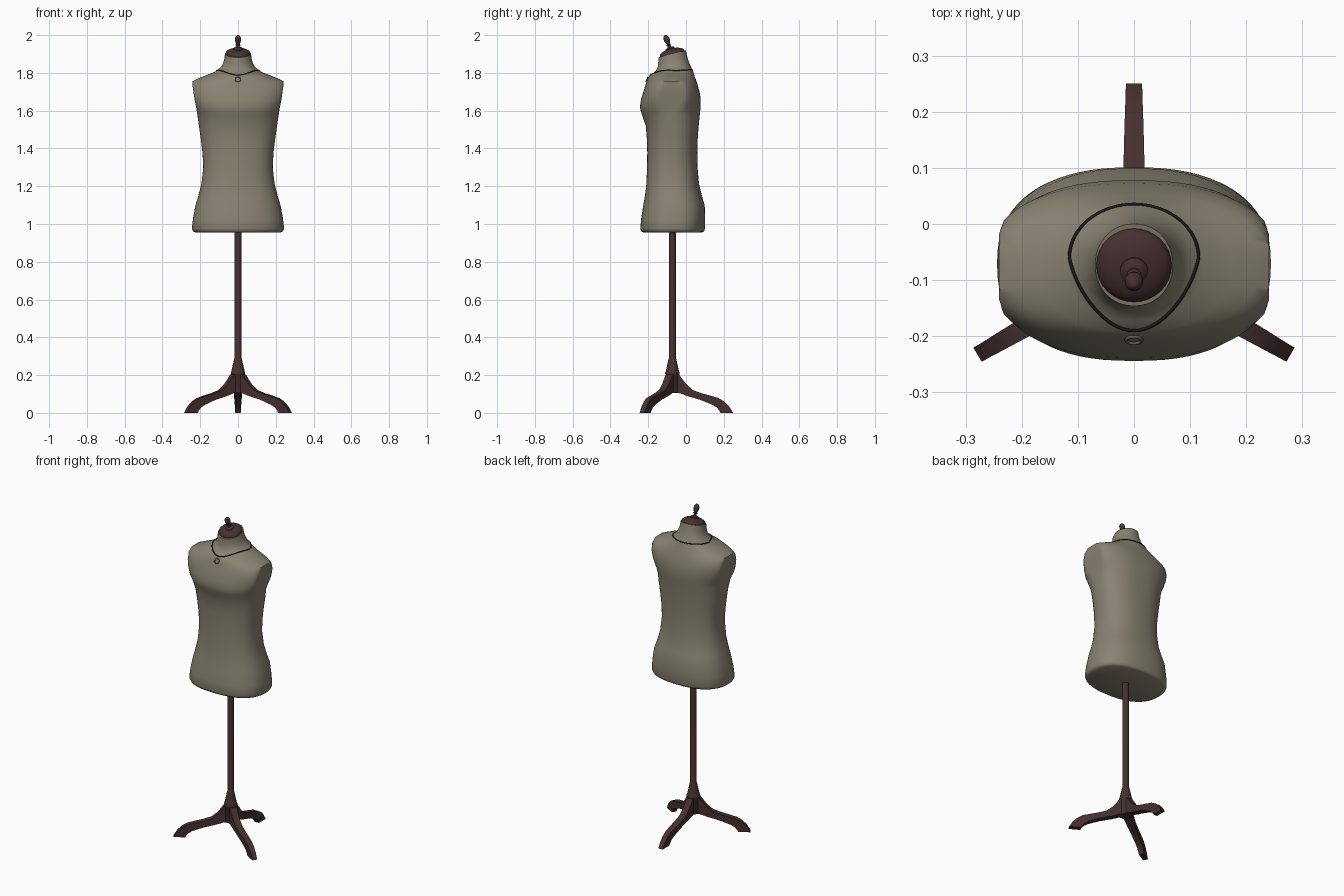
import bpy, bmesh, math
from mathutils import Vector
from mathutils.bvhtree import BVHTree

if "Cube" in bpy.data.objects:
    bpy.data.objects.remove(bpy.data.objects["Cube"])

AXIS_Y = -0.072  # stand axis


def material(name, rgb):
    m = bpy.data.materials.new(name)
    m.diffuse_color = (*rgb, 1)
    m.use_nodes = True
    m.node_tree.nodes["Principled BSDF"].inputs["Base Color"].default_value = m.diffuse_color
    return m


LINEN = material("linen", (0.25, 0.225, 0.168))
WOOD = material("dark wood", (0.062, 0.029, 0.029))
CORD = material("black cord", (0.012, 0.008, 0.009))
METAL = material("dull metal", (0.13, 0.125, 0.10))


def add(name, bm, mat, angle=40):
    bmesh.ops.recalc_face_normals(bm, faces=bm.faces)
    me = bpy.data.meshes.new(name)
    bm.to_mesh(me)
    bm.free()
    me.materials.append(mat)
    ob = bpy.data.objects.new(name, me)
    bpy.context.collection.objects.link(ob)
    bpy.ops.object.select_all(action='DESELECT')
    ob.select_set(True)
    bpy.context.view_layer.objects.active = ob
    bpy.ops.object.shade_smooth_by_angle(angle=math.radians(angle))
    return ob


def loft(rings):
    bm = bmesh.new()
    loops = [[bm.verts.new(p) for p in r] for r in rings]
    n = len(loops[0])
    for a, b in zip(loops, loops[1:]):
        for i in range(n):
            j = (i + 1) % n
            bm.faces.new((a[i], a[j], b[j], b[i]))
    bm.faces.new(loops[0])
    bm.faces.new(loops[-1])
    return bm


def lathe(name, profile, mat, loc, tilt=0, segs=32):
    rings = [[(r * math.cos(2 * math.pi * i / segs), r * math.sin(2 * math.pi * i / segs), z)
              for i in range(segs)] for r, z in profile]
    ob = add(name, loft(rings), mat)
    ob.location = loc
    ob.rotation_euler.x = math.radians(tilt)
    return ob


# Torso rows: height, half width, front y, back y, flat armhole share
ROWS = [
    (0.955, 0.226, -0.226, 0.086, 0), (0.961, 0.238, -0.237, 0.096, 0),
    (0.975, 0.244, -0.242, 0.100, 0), (1.03, 0.238, -0.237, 0.101, 0),
    (1.10, 0.225, -0.226, 0.099, 0), (1.15, 0.210, -0.217, 0.084, 0),
    (1.21, 0.194, -0.210, 0.069, 0), (1.30, 0.184, -0.206, 0.061, 0),
    (1.38, 0.188, -0.205, 0.060, 0), (1.45, 0.197, -0.207, 0.062, 0),
    (1.52, 0.207, -0.213, 0.067, 0), (1.57, 0.214, -0.230, 0.072, 0.0),
    (1.595, 0.218, -0.239, 0.075, 0.25), (1.62, 0.222, -0.244, 0.077, 0.42),
    (1.66, 0.230, -0.238, 0.078, 0.5), (1.70, 0.236, -0.226, 0.072, 0.53),
    (1.735, 0.241, -0.215, 0.062, 0.45), (1.755, 0.241, -0.208, 0.056, 0.28),
    (1.766, 0.222, -0.204, 0.052, 0.1), (1.785, 0.175, -0.194, 0.045, 0),
    (1.805, 0.124, -0.173, 0.037, 0), (1.82, 0.100, -0.159, 0.028, 0),
    (1.84, 0.083, -0.150, 0.017, 0), (1.87, 0.073, -0.147, 0.006, 0),
    (1.90, 0.069, -0.146, 0.000, 0)]


def spow(v, e):
    return math.copysign(abs(v) ** e, v)


def torso_ring(z, a, yf, yb, flat, segs=72):
    n = 2.4 if z < 1.74 else 2.1
    wide = a / (1 - flat ** n) ** (1 / n)
    tilt = max(0, min(0.25, (z - 1.785) * 2.6))  # neck leans forward
    pts = []
    for i in range(segs):
        t = 2 * math.pi * i / segs
        x = max(-a, min(a, wide * spow(math.cos(t), 2 / n)))
        y = (yf + yb) / 2 + (yb - yf) / 2 * spow(math.sin(t), 2 / n)
        pts.append((x, y, z + tilt * (y + 0.074)))
    return pts


torso_bm = loft([torso_ring(*r) for r in ROWS])
tree = BVHTree.FromBMesh(torso_bm)
add("torso", torso_bm, LINEN, 50)

# Neck cord, dropped onto the shoulders
curve = bpy.data.curves.new("neck_cord", 'CURVE')
curve.dimensions = '3D'
curve.bevel_depth = 0.003
curve.bevel_resolution = 1
spline = curve.splines.new('POLY')
COUNT = 64
spline.points.add(COUNT - 1)
spline.use_cyclic_u = True
for i in range(COUNT):
    t = 2 * math.pi * i / COUNT
    s = math.sin(t)
    x = 0.115 * math.cos(t) * (1 + 0.22 * min(0, s))
    y = -0.06 + (0.095 if s > 0 else 0.13) * s
    hit = tree.ray_cast(Vector((x, y, 2.3)), Vector((0, 0, -1)))[0]
    spline.points[i].co = (x, y, hit.z + 0.001, 1)
curve.materials.append(CORD)
bpy.context.collection.objects.link(bpy.data.objects.new("neck_cord", curve))

# Ring pendant
bpy.ops.mesh.primitive_torus_add(major_radius=0.014, minor_radius=0.003, major_segments=24,
                                 minor_segments=8, location=(0, -0.207, 1.766),
                                 rotation=(math.radians(65), 0, 0))
pendant = bpy.context.object
pendant.name = "ring_pendant"
pendant.data.materials.append(METAL)
bpy.ops.object.shade_smooth()

# Neck cap and finial
cap = [(0.067, -0.01), (0.067, 0.004)] + [
    (0.066 * math.cos(t), 0.004 + 0.026 * math.sin(t)) for t in (0.25, 0.5, 0.75, 1.0, 1.25, 1.5)]
lathe("neck_cap", cap, WOOD, (0, -0.073, 1.90), 14)
finial = [(0.025, -0.006), (0.025, 0.002), (0.019, 0.007), (0.010, 0.010), (0.008, 0.018),
          (0.013, 0.021), (0.013, 0.024), (0.009, 0.027), (0.013, 0.037), (0.0165, 0.050),
          (0.0155, 0.061), (0.011, 0.071), (0.006, 0.076), (0.001, 0.078)]
lathe("finial", finial, WOOD, (0, -0.084, 1.927), 20, 24)

# Stand pole with flared collar and hub
pole = [(0.032, 0.105), (0.034, 0.11), (0.034, 0.2), (0.038, 0.205), (0.038, 0.213),
        (0.035, 0.22), (0.024, 0.27), (0.021, 0.285), (0.019, 0.29), (0.019, 0.97)]
lathe("stand_pole", pole, WOOD, (0, AXIS_Y, 0))

# Three curved legs: radius, top z, bottom radius, bottom z, half width
LEG = [(0.01, 0.205, 0.01, 0.105, 0.021), (0.036, 0.203, 0.036, 0.105, 0.021),
       (0.052, 0.180, 0.055, 0.098, 0.021), (0.075, 0.150, 0.082, 0.088, 0.020),
       (0.110, 0.120, 0.115, 0.079, 0.020), (0.155, 0.104, 0.150, 0.068, 0.0195),
       (0.205, 0.090, 0.185, 0.054, 0.018), (0.245, 0.078, 0.215, 0.041, 0.017),
       (0.275, 0.060, 0.235, 0.028, 0.016), (0.300, 0.035, 0.248, 0.013, 0.015),
       (0.322, 0.000, 0.254, 0.000, 0.0145)]
leg_bm = loft([[(-w, r, z), (w, r, z), (w, rb, zb), (-w, rb, zb)] for r, z, rb, zb, w in LEG])
leg = add("back_leg", leg_bm, WOOD)
leg.location = (0, AXIS_Y, 0)
for name, deg in (("front_left_leg", 120), ("front_right_leg", 240)):
    copy = leg.copy()
    copy.name = name
    copy.rotation_euler.z = math.radians(deg)
    bpy.context.collection.objects.link(copy)
